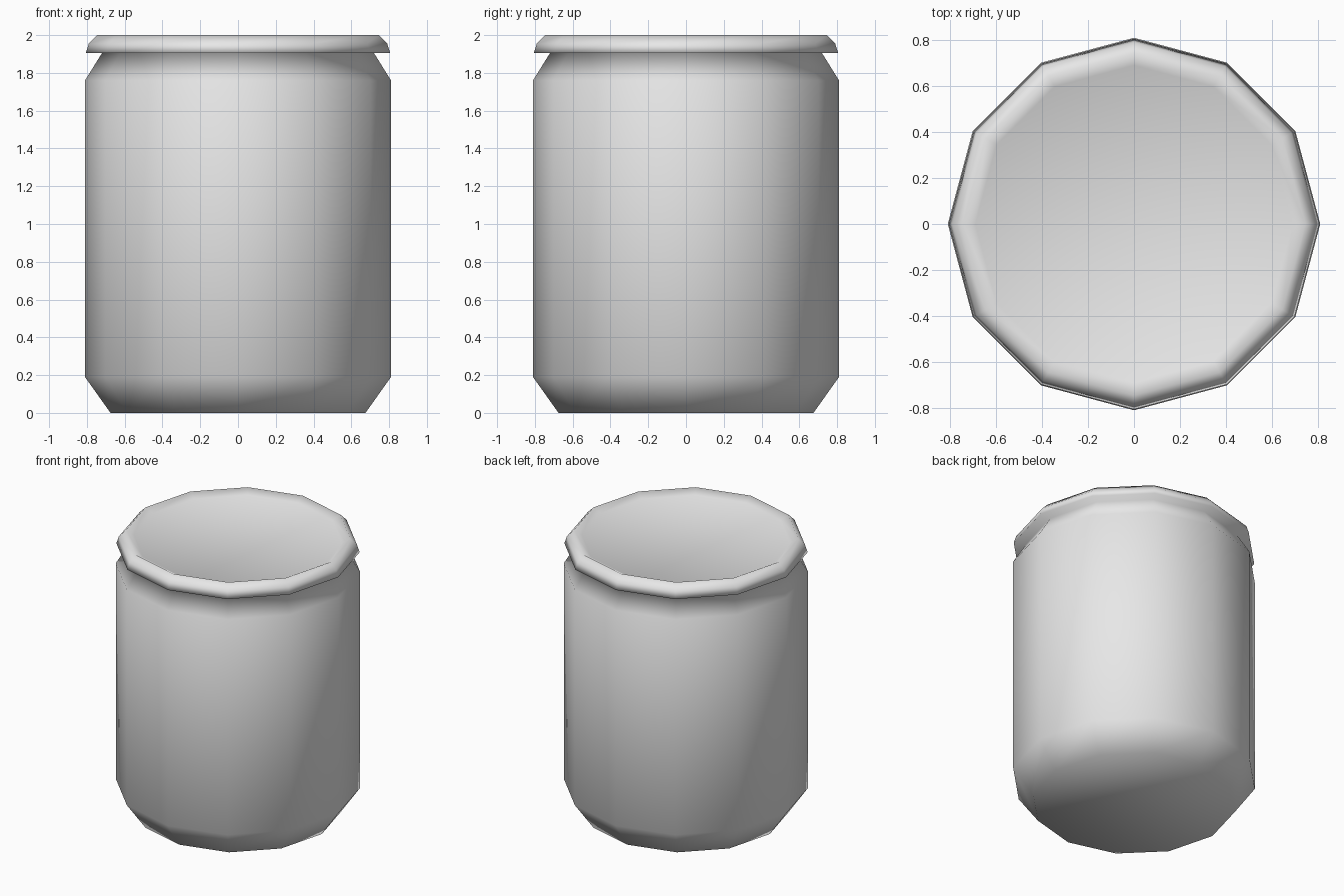
import bpy
import bmesh
from math import cos, sin, tau

cube = bpy.data.objects.get("Cube")
if cube:
    bpy.data.objects.remove(cube, do_unlink=True)

SIDES = 12


def material(name, rgb):
    mat = bpy.data.materials.new(name)
    mat.use_nodes = True
    color = (*rgb, 1.0)
    mat.diffuse_color = color
    mat.node_tree.nodes["Principled BSDF"].inputs["Base Color"].default_value = color
    return mat


def lathe(name, profile, mat):
    """Revolve (radius, height) points and close both ends with flat caps."""
    bm = bmesh.new()
    rings = [[bm.verts.new((r * cos(tau * i / SIDES), r * sin(tau * i / SIDES), z))
              for i in range(SIDES)] for r, z in profile]
    for low, high in zip(rings, rings[1:]):
        for i in range(SIDES):
            j = (i + 1) % SIDES
            bm.faces.new((low[i], low[j], high[j], high[i]))
    bm.faces.new(rings[0][::-1])
    bm.faces.new(rings[-1])
    for face in bm.faces:
        face.smooth = True
    mesh = bpy.data.meshes.new(name)
    bm.to_mesh(mesh)
    bm.free()
    mesh.materials.append(mat)
    obj = bpy.data.objects.new(name, mesh)
    bpy.context.collection.objects.link(obj)
    return obj


# Jar wall with bevelled foot and shoulder
body = [(0.675, 0), (0.81, 0.19), (0.81, 1.76), (0.72, 1.905)]
# Overhanging rolled rim and slightly sunken top
lid = [(0.806, 1.905), (0.79, 1.955), (0.745, 2.0), (0.69, 1.97)]

# One continuous skin, softly shaded across the neck and rim
lathe("jar_with_lid", body + lid, material("light_gray", (0.8, 0.8, 0.8)))
